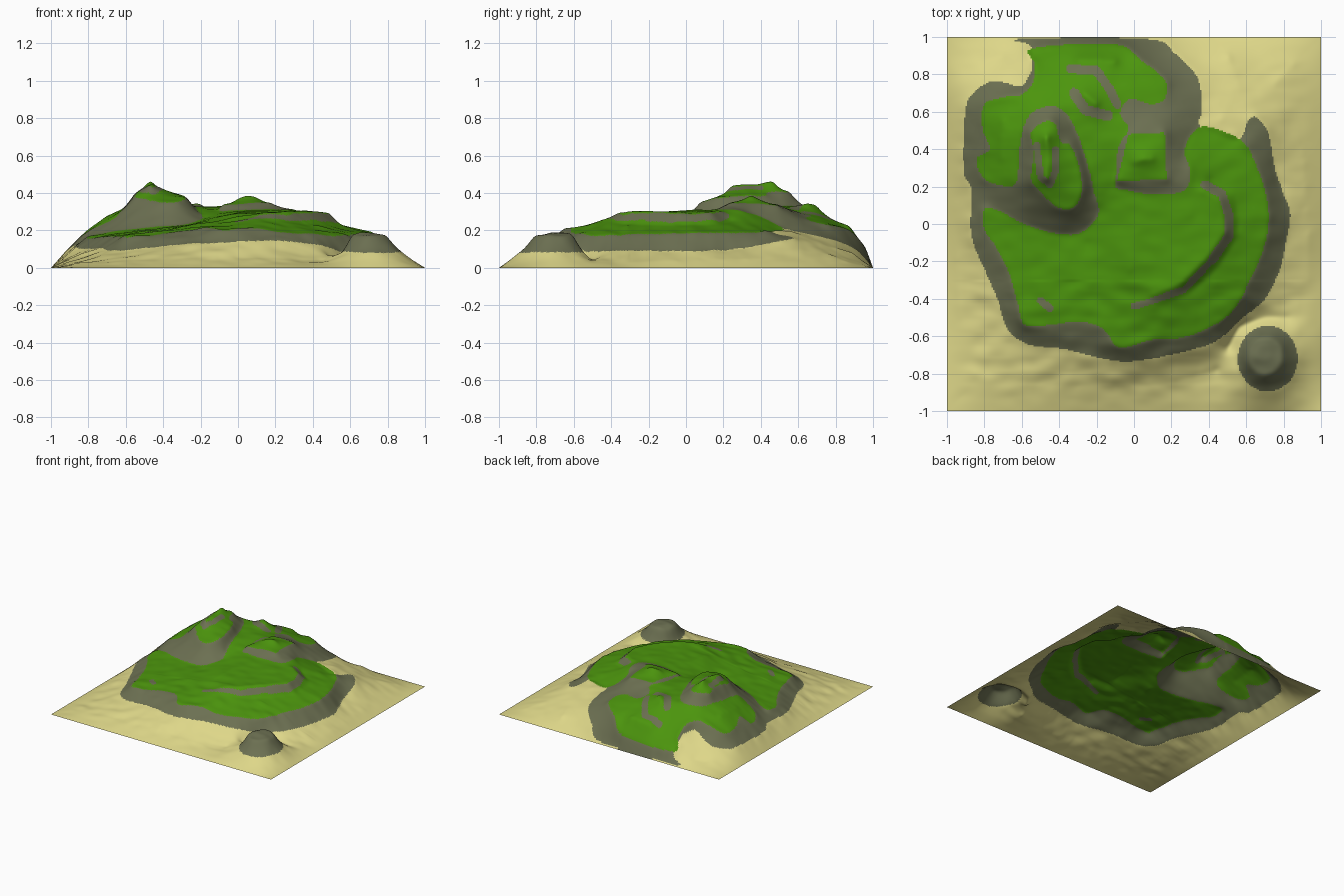
import bpy, math
from mathutils import Vector, noise

N = 260                       # cells per side
H = 2.0 / N

# Contour lines (x, y, z) that shape the land
ROCK = [(-.61, .99, .01), (.07, .99, .01), (.22, .91, .10), (.34, .78, .15), (.365, .61, .19),
        (.355, .52, .205), (.55, .45, .19), (.61, .55, .17), (.655, .57, .16), (.72, .48, .14),
        (.755, .29, .1), (.80, .16, .09), (.835, .05, .09), (.81, -.11, .09), (.78, -.24, .09),
        (.70, -.40, .09), (.57, -.51, .09), (.43, -.63, .12), (.19, -.70, .14), (-.07, -.735, .14),
        (-.37, -.67, .12), (-.56, -.645, .10), (-.675, -.565, .09), (-.73, -.40, .10),
        (-.80, -.24, .10), (-.87, -.06, .11), (-.87, .185, .12), (-.91, .29, .1), (-.90, .61, .1),
        (-.85, .71, .1), (-.745, .765, .13), (-.61, .735, .19), (-.57, .775, .19), (-.545, .84, .17),
        (-.55, .95, .06)]
MEADOW = [(.36, .52, .21), (.57, .45, .2), (.65, .32, .19), (.70, .18, .19), (.72, .02, .19),
          (.69, -.14, .185), (.62, -.30, .18), (.54, -.45, .18), (.43, -.54, .18), (.25, -.61, .195),
          (.09, -.62, .21), (-.08, -.66, .205), (-.16, -.565, .215), (-.29, -.52, .2), (-.45, -.54, .18),
          (-.585, -.54, .17), (-.62, -.43, .17), (-.665, -.27, .17), (-.745, -.11, .165),
          (-.80, -.03, .16), (-.80, .08, .17), (-.72, .07, .18), (-.61, .01, .2), (-.50, -.03, .21),
          (-.42, -.05, .22), (-.29, -.05, .23), (-.19, .05, .26), (-.20, .16, .30), (-.1, .19, .30),
          (.09, .16, .31), (.27, .18, .31), (.30, .29, .31), (.27, .40, .27)]
UPLAND = [(-.54, .94, .09), (-.10, .96, .11), (.03, .88, .2), (.165, .77, .23), (.165, .67, .25),
          (.09, .64, .27), (-.02, .67, .28), (-.075, .59, .3), (-.03, .51, .32), (-.085, .40, .33),
          (-.11, .17, .30), (-.20, .14, .29), (-.235, .27, .325), (-.29, .45, .33), (-.36, .59, .33),
          (-.45, .63, .33), (-.56, .58, .325), (-.61, .43, .32), (-.625, .24, .30), (-.67, .20, .26),
          (-.80, .24, .2), (-.84, .35, .17), (-.77, .40, .225), (-.81, .51, .2), (-.80, .64, .19),
          (-.69, .68, .24), (-.60, .69, .26), (-.54, .76, .25), (-.53, .855, .185)]
PEAK = [(-.47, .55, .41), (-.42, .53, .41), (-.39, .44, .4), (-.34, .42, .39), (-.295, .31, .39),
        (-.28, .17, .38), (-.33, .085, .355), (-.41, .09, .355), (-.50, .17, .37), (-.55, .24, .38),
        (-.535, .38, .41), (-.55, .49, .40)]
TERRACE = [(-.03, .48, .34), (.165, .49, .34), (.175, .24, .35), (-.09, .23, .34)]


def ring(cx, cy, rx, ry, z, n=16):
    return [(cx + rx * math.cos(2 * math.pi * i / n), cy + ry * math.sin(2 * math.pi * i / n), z)
            for i in range(n)]


KNOLL = ring(.715, -.72, .16, .175, .083)

# Ridges, cliff lines and low beach lines (open)
RIDGES = [
    [(-.47, .47, .48), (-.46, .36, .445), (-.47, .24, .45)],
    [(0, .33, .375), (.05, .35, .39), (.10, .35, .38)],
    [(-.27, .70, .34), (-.20, .64, .35)],
    [(.36, .18, .31), (.46, .13, .295), (.49, -.04, .295), (.39, -.18, .305), (.25, -.32, .30), (.1, -.38, .29)],
    [(.41, .24, .25), (.54, .16, .23), (.56, -.06, .225), (.45, -.23, .23), (.29, -.38, .24), (.1, -.45, .26)],
    [(.3, .05, .31), (0, -.05, .30), (-.02, -.25, .285)],
    [(-.25, -.1, .23), (-.3, -.35, .225)],
    [(-.6, -.1, .19), (-.5, -.35, .19)],
    [(-.71, .35, .27), (-.70, .55, .275)],
    [(-.3, .88, .21), (-.1, .87, .23)],
]
BEACH = [
    [(-.85, -.8, .03), (-.6, -.85, .04), (-.2, -.88, .05), (.2, -.85, .05), (.45, -.78, .03)],
    [(.5, -.67, .04), (.56, -.55, .05), (.7, -.50, .045), (.82, -.5, .035)],
    [(.93, -.3, .03), (.93, -.1, .04), (.9, .4, .05)],
    [(.46, .55, .2), (.55, .75, .12), (.5, .9, .08)],
    [(.75, .75, .08), (.85, .85, .04)],
    [(-.93, -.5, .03), (-.95, 0, .045)],
    [(-.8, .87, .04), (-.7, .9, .05)],
]


def smooth_loop(pts, k=5):
    """Closed Catmull-Rom curve through the points."""
    out, n = [], len(pts)
    p = [Vector(q) for q in pts]
    for i in range(n):
        a, b, c, d = p[i - 1], p[i], p[(i + 1) % n], p[(i + 2) % n]
        for s in range(k):
            t = s / k
            v = .5 * (2 * b + (c - a) * t + (2 * a - 5 * b + 4 * c - d) * t * t
                      + (3 * b - a - 3 * c + d) * t ** 3)
            out.append(v)
    return out


rock, meadow, upland, peak, knoll = map(smooth_loop, (ROCK, MEADOW, UPLAND, PEAK, KNOLL))
terrace = [Vector(p) for p in TERRACE]

# Pin grid heights along the contours
z = [[.0] * (N + 1) for _ in range(N + 1)]
pinned = {}


def pin(line, closed=False):
    pts = [Vector(p) for p in line]
    if closed:
        pts.append(pts[0])
    for a, b in zip(pts, pts[1:]):
        n = max(1, int((b - a).length / (H * .5)))
        for s in range(n + 1):
            q = a.lerp(b, s / n)
            i, j = round((q.x + 1) / H), round((q.y + 1) / H)
            if 0 < i < N and 0 < j < N:
                pinned[(j, i)] = q.z


for loop in (rock, meadow, upland, peak, knoll, terrace, ring(.70, -.705, .095, .1, .175),
             ring(.69, -.69, .04, .04, .187)):
    pin(loop, True)
for line in RIDGES + BEACH:
    pin(line)

# Stretch a membrane between the pinned heights
for (j, i), h in pinned.items():
    z[j][i] = h
free = [[i for i in range(1, N) if (j, i) not in pinned] for j in range(N + 1)]
for _ in range(130):
    for j in range(1, N):
        r, up, dn = z[j], z[j + 1], z[j - 1]
        for i in free[j]:
            r[i] += 1.85 * ((r[i - 1] + r[i + 1] + up[i] + dn[i]) * .25 - r[i])

# Soften the creases
for _ in range(8):
    src = [r[:] for r in z]
    for j in range(1, N):
        for i in range(1, N):
            z[j][i] = .5 * src[j][i] + .125 * (src[j][i - 1] + src[j][i + 1] + src[j - 1][i] + src[j + 1][i])

# Colour map: sand 0, rock 1, grass 2
mat = [[0] * N for _ in range(N)]


def fill(poly, value):
    for j in range(N):
        y = (j + .5) * H - 1
        xs = sorted(a.x + (y - a.y) / (b.y - a.y) * (b.x - a.x)
                    for a, b in zip(poly, poly[1:] + poly[:1]) if (a.y > y) != (b.y > y))
        for x0, x1 in zip(xs[::2], xs[1::2]):
            for i in range(max(0, round((x0 + 1) / H)), min(N, round((x1 + 1) / H))):
                mat[j][i] = value


def stroke(pts, width, value):
    pts = [Vector(p) for p in pts]
    for a, b in zip(pts, pts[1:]):
        n = max(1, int((b - a).length / (H * .5)))
        for s in range(n + 1):
            q, k = a.lerp(b, s / n), int(width / H) + 1
            ci, cj = int((q.x + 1) / H), int((q.y + 1) / H)
            for j in range(max(0, cj - k), min(N, cj + k + 1)):
                for i in range(max(0, ci - k), min(N, ci + k + 1)):
                    if math.hypot((i + .5) * H - 1 - q.x, (j + .5) * H - 1 - q.y) < width:
                        mat[j][i] = value


fill(rock, 1)
fill(knoll, 1)
for area in (meadow, upland, peak, terrace):
    fill(area, 2)
# Bare rock faces inside the grass
stroke([(.38, .21), (.47, .16), (.51, .04), (.51, -.06), (.42, -.19)], .024, 1)
stroke([(.42, -.19), (.27, -.35), (.1, -.41), (0, -.44)], .018, 1)
stroke([(-.50, -.41), (-.45, -.45)], .02, 1)
stroke([(-.52, .42), (-.50, .25), (-.45, .21), (-.42, .28), (-.42, .40)], .018, 1)
stroke([(-.34, .83), (-.2, .82), (-.13, .72), (-.09, .64)], .024, 1)
stroke([(-.32, .70), (-.26, .61), (-.14, .58)], .028, 1)

# Gentle bumps, stronger on the sand
for j in range(1, N):
    for i in range(1, N):
        x, y = i * H - 1, j * H - 1
        fade = min(1, 6 * (1 - max(abs(x), abs(y))))
        amp = .009 if y < -.3 else .005
        z[j][i] = max(0, z[j][i] + amp * fade * noise.noise(Vector((x * 9, y * 14, .3))))

# Land surface
verts = [(i * H - 1, j * H - 1, z[j][i]) for j in range(N + 1) for i in range(N + 1)]
faces = [(j * (N + 1) + i, j * (N + 1) + i + 1, (j + 1) * (N + 1) + i + 1, (j + 1) * (N + 1) + i)
         for j in range(N) for i in range(N)]
mesh = bpy.data.meshes.new("island_terrain")
mesh.from_pydata(verts, [], faces)
for name, col in (("sand", (.73, .68, .25)), ("rock", (.15, .162, .084)), ("grass", (.072, .30, .004))):
    m = bpy.data.materials.new(name)
    m.diffuse_color = (*col, 1)
    mesh.materials.append(m)
for p in mesh.polygons:
    p.material_index = mat[p.index // N][p.index % N]
    p.use_smooth = True
bpy.context.collection.objects.link(bpy.data.objects.new("island_terrain", mesh))
